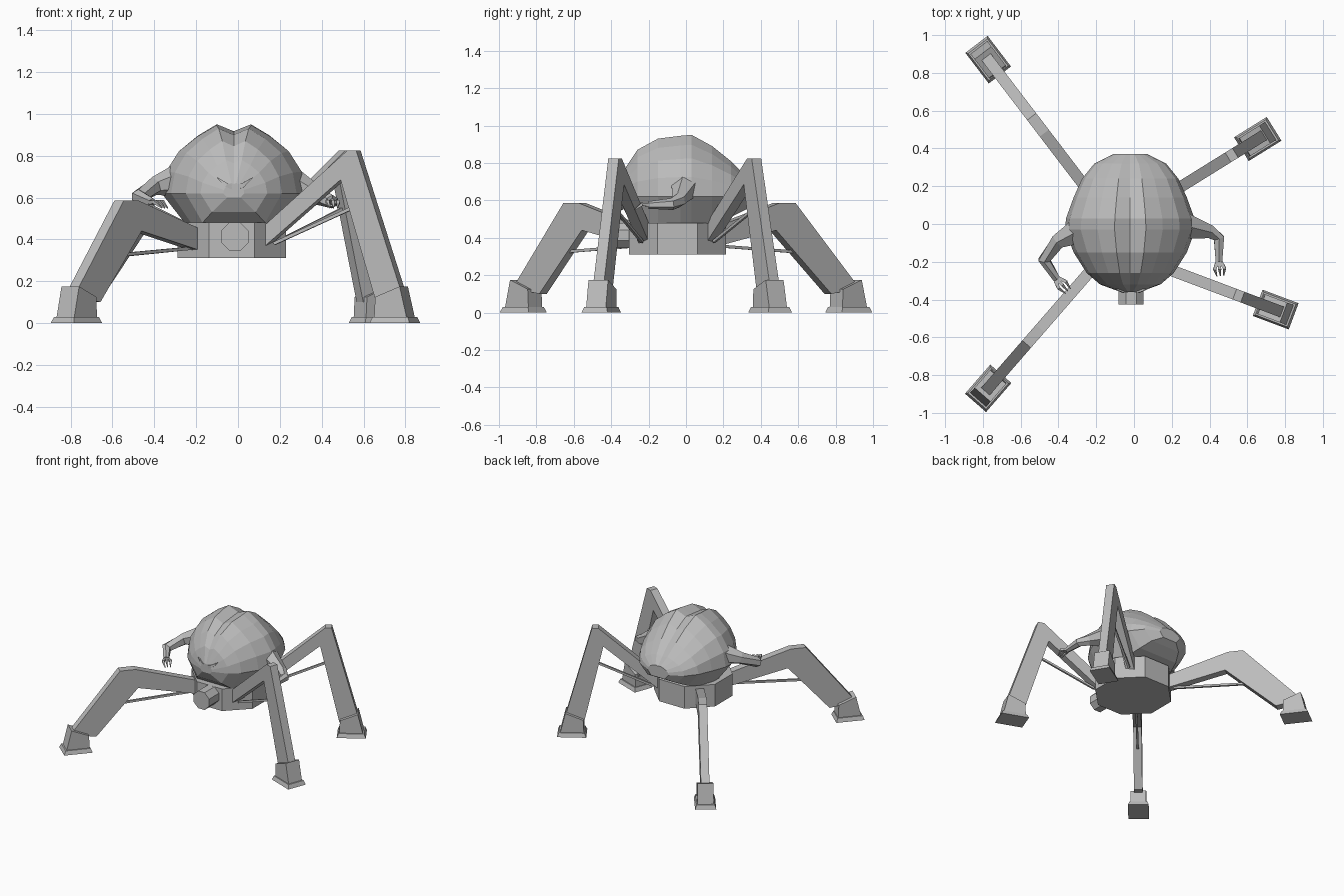
import bpy, bmesh, math
from mathutils import Vector

if "Cube" in bpy.data.objects:
    bpy.data.objects.remove(bpy.data.objects["Cube"])

grey = bpy.data.materials.new("plain grey")
grey.diffuse_color = (0.5, 0.5, 0.5, 1)
grey.use_nodes = True
grey.node_tree.nodes["Principled BSDF"].inputs["Base Color"].default_value = grey.diffuse_color


def finish(name, bm):
    bmesh.ops.recalc_face_normals(bm, faces=bm.faces)
    me = bpy.data.meshes.new(name)
    bm.to_mesh(me)
    bm.free()
    me.materials.append(grey)
    ob = bpy.data.objects.new(name, me)
    bpy.context.collection.objects.link(ob)
    return ob


def loft(bm, rings):
    """Skin closed rings of equal length and cap both ends."""
    rows = [[bm.verts.new(p) for p in r] for r in rings]
    n = len(rows[0])
    for a, b in zip(rows, rows[1:]):
        for i in range(n):
            bm.faces.new((a[i], a[(i + 1) % n], b[(i + 1) % n], b[i]))
    bm.faces.new(rows[0][::-1])
    bm.faces.new(rows[-1])


def tube(bm, points, radii, sides=6):
    """Tapered faceted tube along a path."""
    pts = [Vector(p) for p in points]
    rings = []
    for i, p in enumerate(pts):
        d = (pts[min(i + 1, len(pts) - 1)] - pts[max(i - 1, 0)]).normalized()
        up = Vector((0, 0, 1)) if abs(d.z) < 0.9 else Vector((1, 0, 0))
        s = d.cross(up).normalized()
        t = s.cross(d)
        rings.append([p + radii[i] * (s * math.cos(a) + t * math.sin(a))
                      for a in (2 * math.pi * (k + 0.5) / sides for k in range(sides))])
    loft(bm, rings)


# octagonal chassis
CX, CY = -0.03, -0.045
bm = bmesh.new()
R = 0.26 / math.cos(math.pi / 8)
loft(bm, [[(CX + R * math.cos(a), CY + R * math.sin(a), z)
           for a in (math.pi / 8 + k * math.pi / 4 for k in range(8))]
          for z in (0.31, 0.48)])
finish("chassis", bm)

# front barrel
bm = bmesh.new()
tube(bm, [(-0.015, -0.27, 0.413), (-0.015, -0.425, 0.413)], [0.072, 0.072], 8)
finish("front_barrel", bm)

# brain-shaped body: y, half width, top, bottom
stations = [(-0.36, 0.05, 0.67, 0.60), (-0.32, 0.16, 0.78, 0.53),
            (-0.26, 0.23, 0.87, 0.48), (-0.15, 0.30, 0.93, 0.465),
            (-0.03, 0.345, 0.945, 0.465), (0.03, 0.34, 0.95, 0.465),
            (0.14, 0.30, 0.89, 0.48), (0.24, 0.255, 0.81, 0.51),
            (0.32, 0.19, 0.73, 0.55), (0.37, 0.09, 0.67, 0.58)]
half = [(0.65, -1), (1, 0), (0.94, 0.32), (0.76, 0.62), (0.5, 0.84), (0.24, 1)]
profile = half + [(0, 0.9)] + [(-u, v) for u, v in reversed(half)]
rings = []
for y, w, top, bot in stations:
    rings.append([(-0.02 + u * w, y, 0.62 + v * ((top - 0.62) if v > 0 else (0.62 - bot)))
                  for u, v in profile])
bm = bmesh.new()
loft(bm, rings)
finish("brain_body", bm)

# brow ridges
bm = bmesh.new()
for s in (-1, 1):
    tube(bm, [(-0.015, -0.345, 0.645), (-0.015 + s * 0.04, -0.355, 0.66),
              (-0.015 + s * 0.085, -0.345, 0.695)], [0.018, 0.014, 0.002], 4)
finish("brow_ridges", bm)


def leg(name, foot, rk, knee_z, knee_len, low, strut):
    """Bent leg in the vertical plane from a chassis corner to the foot."""
    f = Vector((foot[0], foot[1], 0))
    hip = Vector((CX + math.copysign(0.184, foot[0]), CY + math.copysign(0.184, foot[1]), 0))
    L = (f - hip).length
    d = (f - hip).normalized()
    side = Vector((-d.y, d.x, 0))

    def at(r, z, s=0):
        return hip + d * r + side * s + Vector((0, 0, z))

    def slab(bm, prof, w):
        loft(bm, [[at(r, z, s) for r, z in prof] for s in (-w, w)])

    bm = bmesh.new()
    lr, lz, inner, outer = low
    slab(bm, [(-0.05, 0.34), (-0.05, 0.44), (rk - knee_len, knee_z), (lr, lz)], 0.03)
    slab(bm, [(lr, lz), (rk - knee_len, knee_z), (rk, knee_z), (L + outer, 0.13), (L - inner, 0.1)], 0.03)
    finish(name + "_limb", bm)

    bm = bmesh.new()
    slab(bm, [(L - 0.085, 0.03), (L + 0.08, 0.03), (L + 0.045, 0.175), (L - 0.08, 0.125)], 0.056)
    loft(bm, [[at(L + i * a, z, j * b) for i, j in ((-1, -1), (1, -1), (1, 1), (-1, 1))]
              for a, b, z in ((0.102, 0.074, 0), (0.09, 0.064, 0.03))])
    finish(name + "_foot", bm)

    bm = bmesh.new()
    (r0, z0), (r1, z1) = strut
    tube(bm, [at(r0, z0), at(r1, z1)], [0.011, 0.011], 4)
    finish(name + "_strut", bm)


# low legs on the left, tall legs on the right
for tag, y in (("front", -0.87), ("back", 0.87)):
    leg("left_" + tag + "_leg", (-0.772, y), 0.54, 0.585, 0.11,
        (0.41, 0.44, 0.14, 0.05), ((-0.02, 0.36), (0.55, 0.325)))
for tag, foot in (("front", (0.75, -0.453)), ("back", (0.655, 0.45))):
    leg("right_" + tag + "_leg", foot, 0.45, 0.825, 0.045,
        (0.37, 0.685, 0.085, 0.05), ((0.02, 0.38), (0.43, 0.555)))


# small arms with three claws
def arm(name, path, radii, tip):
    bm = bmesh.new()
    tube(bm, path, radii, 6)
    w, t = Vector(path[-1]), Vector(tip)
    d = (t - w).normalized()
    s = d.cross(Vector((0, 0, 1))).normalized()
    for k in (-1, 0, 1):
        mid = w.lerp(t, 0.5) + s * k * 0.026 + Vector((0, 0, 0.012))
        tube(bm, [w + s * k * 0.01, mid, t + s * k * 0.018 - Vector((0, 0, 0.01))],
             [0.013, 0.012, 0.003], 4)
    finish(name, bm)


arm("left_arm", [(-0.30, -0.04, 0.68), (-0.40, -0.09, 0.655), (-0.475, -0.19, 0.605),
                 (-0.41, -0.29, 0.575)], [0.075, 0.045, 0.036, 0.022], (-0.35, -0.355, 0.56))
arm("right_arm", [(0.27, -0.01, 0.66), (0.40, -0.04, 0.60), (0.45, -0.075, 0.58),
                  (0.45, -0.20, 0.575)], [0.075, 0.04, 0.032, 0.02], (0.457, -0.275, 0.56))
